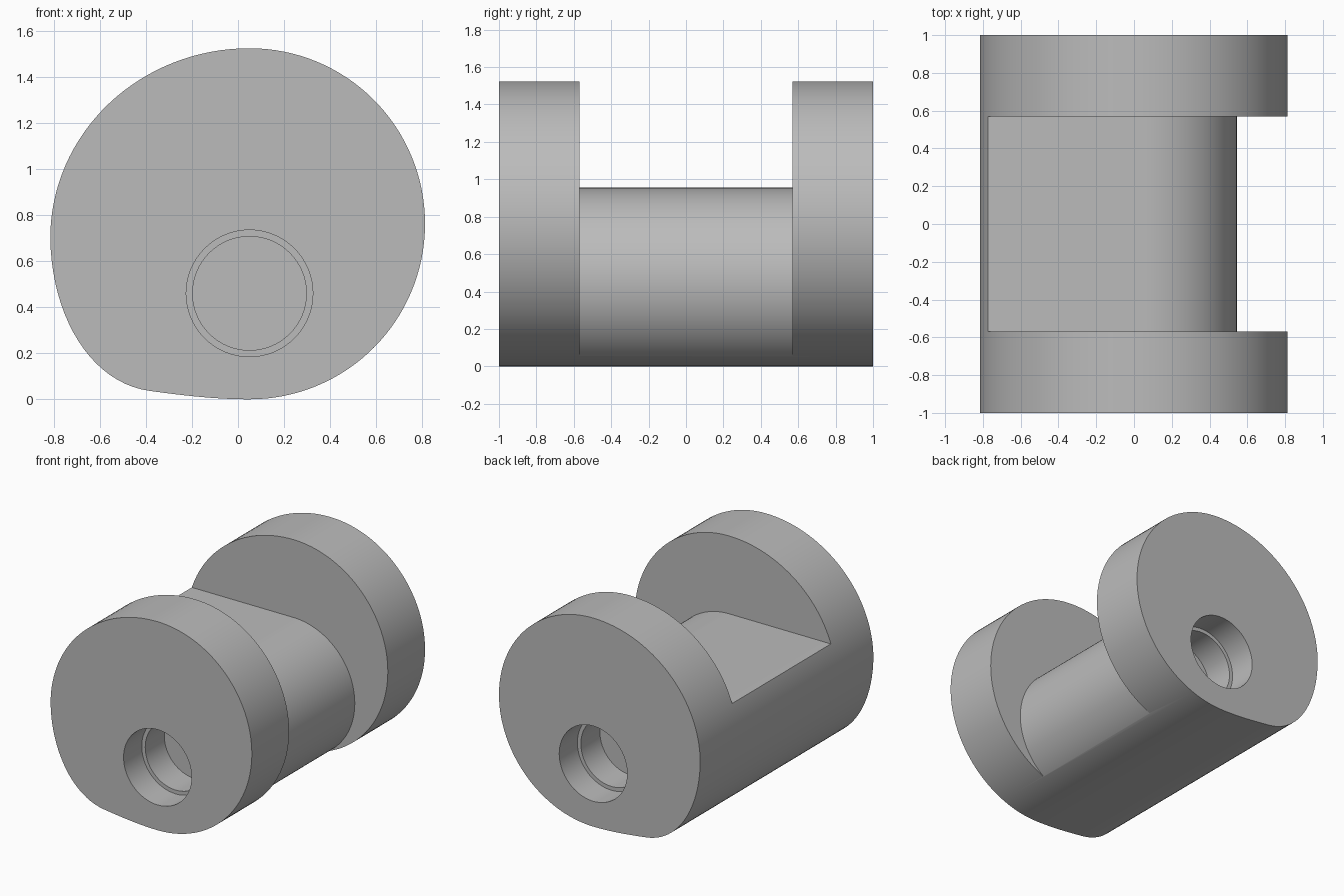
import bpy
from math import sin, cos, pi, radians
from mathutils import Vector
from mathutils.geometry import interpolate_bezier
import bmesh

cube = bpy.data.objects.get("Cube")
if cube:
    bpy.data.objects.remove(cube, do_unlink=True)

grey = bpy.data.materials.new("plain_grey")
grey.use_nodes = True
colour = (0.5, 0.5, 0.5, 1)
grey.diffuse_color = colour
grey.node_tree.nodes["Principled BSDF"].inputs["Base Color"].default_value = colour


def arc(cx, cz, rx, rz, start, end, steps):
    """Points on an elliptical arc in the xz plane, angles in degrees."""
    angles = [radians(start + (end - start) * i / steps) for i in range(steps + 1)]
    return [(cx + rx * cos(a), cz + rz * sin(a)) for a in angles]


def bezier(*points, steps=20):
    knots = [Vector((x, z, 0)) for x, z in points]
    return [(p.x, p.y) for p in interpolate_bezier(*knots, steps + 1)]


def prism(name, profile, y0, y1):
    """Extrude an xz profile from y0 to y1."""
    bm = bmesh.new()
    face = bm.faces.new([bm.verts.new((x, y0, z)) for x, z in profile])
    new = bmesh.ops.extrude_face_region(bm, geom=[face])["geom"]
    verts = [v for v in new if isinstance(v, bmesh.types.BMVert)]
    bmesh.ops.translate(bm, verts=verts, vec=(0, y1 - y0, 0))
    bmesh.ops.recalc_face_normals(bm, faces=bm.faces)
    mesh = bpy.data.meshes.new(name)
    bm.to_mesh(mesh)
    bm.free()
    obj = bpy.data.objects.new(name, mesh)
    mesh.materials.append(grey)
    bpy.context.collection.objects.link(obj)
    return obj


# Rounded body with a bulge low on its right side
AXIS, R = 0.05, 0.762
outline = arc(AXIS, R, R, R, -90, 90, 64)[:-1]
outline += arc(AXIS, 0.7, 0.865, 2 * R - 0.7, 90, 180, 32)[:-1]
outline += bezier((-0.815, 0.7), (-0.81, 0.36), (-0.64, 0.07), (-0.38, 0.036))[:-1]
outline += bezier((-0.38, 0.036), (-0.24, 0.017), (-0.1, 0), (AXIS, 0))[:-1]
body = prism("clamp_body", outline, -1, 1)

# Notch that leaves a flat-topped, round-sided neck between the flanges
BORE_Z, NECK_R, FLANGE = 0.46, 0.495, 0.43
notch = [(-1.2, BORE_Z + NECK_R)]
notch += arc(AXIS, BORE_Z, NECK_R, NECK_R, 90, -60, 56)
notch += [(1.2, -0.3), (1.2, 2), (-1.2, 2)]
cutters = [prism("notch_cutter", notch, FLANGE - 1, 1 - FLANGE)]

# Stepped blind bores in both ends
for side in (-1, 1):
    for radius, depth in ((0.275, 0.21), (0.247, FLANGE)):
        ring = arc(AXIS, BORE_Z, radius, radius, 0, 360, 64)[:-1]
        cutters.append(prism("bore_cutter", ring, side * 1.1, side * (1 - depth)))

bpy.ops.object.select_all(action="DESELECT")
bpy.context.view_layer.objects.active = body
body.select_set(True)
for cutter in cutters:
    cutter.hide_render = True
    mod = body.modifiers.new("cut", "BOOLEAN")
    mod.operation = "DIFFERENCE"
    mod.solver = "EXACT"
    mod.object = cutter
    bpy.ops.object.modifier_apply(modifier=mod.name)
    bpy.data.objects.remove(cutter, do_unlink=True)

bpy.ops.object.shade_smooth_by_angle(angle=radians(30))
